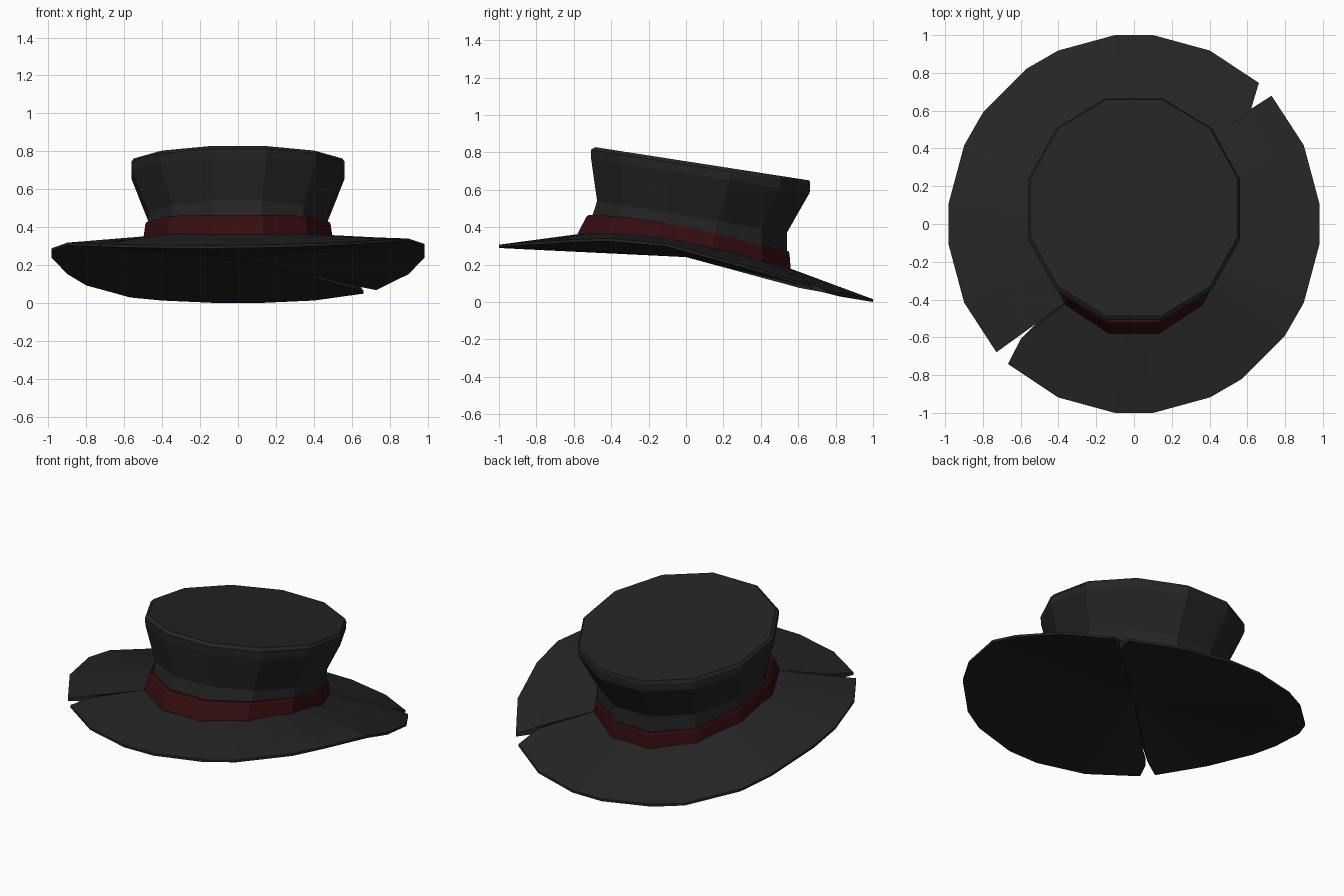
import bpy, bmesh
from math import sin, cos, radians
from mathutils import Vector

cube = bpy.data.objects.get("Cube")
if cube:
    bpy.data.objects.remove(cube, do_unlink=True)


def material(name, rgb):
    mat = bpy.data.materials.new(name)
    mat.use_nodes = True
    mat.diffuse_color = (*rgb, 1)
    mat.node_tree.nodes["Principled BSDF"].inputs["Base Color"].default_value = (*rgb, 1)
    return mat


charcoal = material("charcoal felt", (0.018, 0.018, 0.018))
maroon = material("dark red ribbon", (0.036, 0.004, 0.005))


def finish(bm, name, mat):
    bmesh.ops.remove_doubles(bm, verts=bm.verts, dist=0.0005)
    bmesh.ops.recalc_face_normals(bm, faces=bm.faces)
    mesh = bpy.data.meshes.new(name)
    bm.to_mesh(mesh)
    bm.free()
    mesh.materials.append(mat)
    obj = bpy.data.objects.new(name, mesh)
    bpy.context.collection.objects.link(obj)
    return obj


def height(profile, y):
    """Height at depth y along a bent side profile of (y, z) points."""
    for (y0, z0), (y1, z1) in zip(profile, profile[1:]):
        if y <= y1:
            break
    return z0 + (z1 - z0) * (y - y0) / (y1 - y0)


def ellipse(angle, rx, ry, cy, profile, lift=0):
    a = radians(angle)
    y = cy + ry * sin(a)
    return Vector((rx * cos(a), y, height(profile, y) + lift))


def loft(name, rings, mat, cap=False):
    """Skin a stack of twelve-sided rings."""
    bm = bmesh.new()
    rows = [[bm.verts.new(ellipse(15 + 30 * i, *r)) for i in range(12)] for r in rings]
    for low, high in zip(rows, rows[1:]):
        for i in range(12):
            j = (i + 1) % 12
            bm.faces.new((low[i], low[j], high[j], high[i]))
    if cap:
        bm.faces.new(rows[-1])
    return finish(bm, name, mat)


# Side profiles: everything tips down toward the back
BAND_LOW = [(-0.57, 0.365), (-0.42, 0.37), (-0.15, 0.35), (0.14, 0.295), (0.4, 0.225), (0.56, 0.18)]
BAND_TOP = [(-0.53, 0.465), (-0.38, 0.46), (-0.13, 0.428), (0.15, 0.37), (0.4, 0.3), (0.55, 0.272)]
WAIST = [(-0.475, 0.54), (0.54, 0.37)]
LID = [(-0.5, 0.83), (0.66, 0.65)]
RIM = [(-1, 0.305), (-0.9, 0.31), (-0.6, 0.325), (-0.4, 0.33), (-0.1, 0.3),
       (0.1, 0.255), (0.41, 0.17), (0.6, 0.105), (0.82, 0.045), (1, 0.015)]

# Crown, flaring upward to a slightly bevelled flat lid
loft("crown", [
    (0.49, 0.555, 0.005, BAND_LOW),
    (0.49, 0.525, 0.032, WAIST),
    (0.58, 0.605, 0.077, LID, -0.065),
    (0.582, 0.607, 0.078, LID, -0.018),
    (0.568, 0.593, 0.087, LID),
], charcoal, cap=True)

# Ribbon band around the crown
loft("ribbon_band", [
    (0.515, 0.59, -0.01, BAND_LOW, -0.025),
    (0.515, 0.59, -0.01, BAND_LOW),
    (0.505, 0.562, 0.01, BAND_TOP, -0.01),
    (0.498, 0.553, 0.013, BAND_TOP),
    (0.46, 0.51, 0.02, BAND_TOP),
], maroon)

# Brim: two halves that part at a short back notch and a long front slit
CENTRE = Vector((0, 0, 0.24))
THICK = Vector((0, 0, 0.015))


def spoke(angle):
    """Points of one radial slice: inner top, mid top, rim top, rim low, mid low, centre."""
    a = radians(angle)
    x, y = 0.988 * cos(a), 1.005 * sin(a)
    rim = Vector((x, y, height(RIM, y) + (0.012 * x if y < 0 else 0)))
    seam = {48: 45, 42.5: 45, 402.5: 45, 222.5: 225, 227.5: 225}.get(angle, angle)
    inner = ellipse(seam, 0.48, 0.55, -0.01, BAND_LOW)
    mid = rim.lerp(inner, 0.35)
    if angle in (48, 402.5):
        mid.x, mid.y = 0.62, 0.61
    elif angle == 227.5:
        mid.x, mid.y = -0.6, -0.61
    rim_low = rim - THICK
    mid_low = rim_low.lerp(CENTRE, 0.13 if angle in (48, 402.5) else 0.16)
    mid_low.x, mid_low.y = mid.x, mid.y
    return [inner, mid, rim, rim_low, mid_low, CENTRE]


back_half = [48, 66, 84, 96, 114, 125, 144, 155.5, 174, 186, 204.5, 222.5]
front_half = [227.5, 246, 264, 276, 294, 305, 324, 335.5, 354, 366, 384.5, 402.5]
for name, angles in (("brim_back_half", back_half), ("brim_front_half", front_half)):
    bm = bmesh.new()
    rows = [[bm.verts.new(p) for p in spoke(a)] for a in angles]
    for a, b in zip(rows, rows[1:]):
        for i in range(5):
            bm.faces.new((a[i], a[i + 1], b[i + 1], b[i]))
    # Close the cut ends
    for end in (rows[0], rows[-1]):
        bm.faces.new((end[1], end[2], end[3], end[4]))
        bm.faces.new((end[0], end[1], end[4], end[5]))
    finish(bm, name, charcoal)
